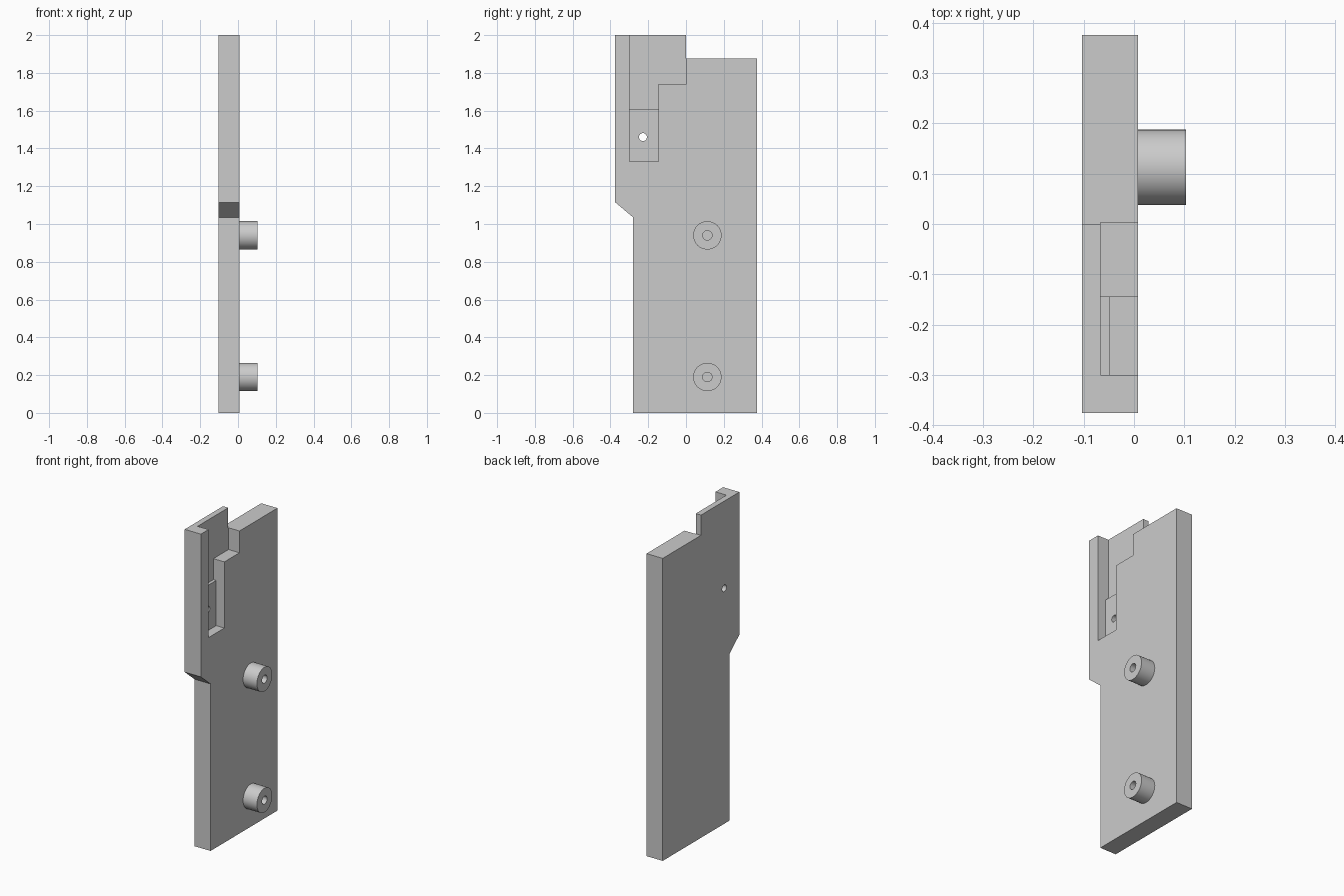
import bpy
import bmesh
import math
from mathutils import Matrix, Vector

cube = bpy.data.objects.get("Cube")
if cube:
    bpy.data.objects.remove(cube, do_unlink=True)

grey = bpy.data.materials.new("plain grey")
grey.use_nodes = True
COLOUR = (0.6, 0.6, 0.6, 1)
grey.diffuse_color = COLOUR
grey.node_tree.nodes["Principled BSDF"].inputs["Base Color"].default_value = COLOUR

BACK, FACE, PEG_END = -0.103, 0.008, 0.103


def finish(bm, name):
    bmesh.ops.recalc_face_normals(bm, faces=bm.faces)
    mesh = bpy.data.meshes.new(name)
    bm.to_mesh(mesh)
    bm.free()
    mesh.materials.append(grey)
    obj = bpy.data.objects.new(name, mesh)
    bpy.context.collection.objects.link(obj)
    return obj


def slab(name, outline, x0, x1):
    """Extrude a (y, z) outline along x."""
    bm = bmesh.new()
    face = bm.faces.new([bm.verts.new((x0, y, z)) for y, z in outline])
    grown = bmesh.ops.extrude_face_region(bm, geom=[face])["geom"]
    moved = [v for v in grown if isinstance(v, bmesh.types.BMVert)]
    bmesh.ops.translate(bm, verts=moved, vec=(x1 - x0, 0, 0))
    return finish(bm, name)


def rect(y0, y1, z0, z1):
    return [(y0, z0), (y1, z0), (y1, z1), (y0, z1)]


def rod(name, y, z, radius, x0, x1):
    turn = [i * math.tau / 32 for i in range(32)]
    ring = [(y + radius * math.cos(a), z + radius * math.sin(a)) for a in turn]
    return slab(name, ring, x0, x1)


def cut(target, cutter):
    cutter.hide_render = True
    mod = target.modifiers.new("cut", "BOOLEAN")
    mod.operation, mod.solver, mod.object = "DIFFERENCE", "EXACT", cutter
    bpy.context.view_layer.objects.active = target
    bpy.ops.object.modifier_apply(modifier=mod.name)
    bpy.data.objects.remove(cutter, do_unlink=True)


# Plate with stepped top and chamfered front shoulder
plate = slab("plate", [(-0.28, 0), (0.375, 0), (0.375, 1.875), (0, 1.875),
                       (0, 2), (-0.375, 2), (-0.375, 1.115), (-0.28, 1.035)],
             BACK, FACE)

# Deep stepped pocket open at the top, shallower pocket below it
cut(plate, slab("deep_pocket", [(-0.3, 1.61), (-0.145, 1.61), (-0.145, 1.74),
                                (0.003, 1.74), (0.003, 2.1), (-0.3, 2.1)],
                -0.067, 0.1))
cut(plate, slab("shallow_pocket", rect(-0.3, -0.145, 1.33, 1.65), -0.048, 0.1))

# Small through hole in the shallow pocket
cut(plate, rod("pin_hole", -0.228, 1.46, 0.021, -0.2, 0.1))

# Two bored pegs
for name, z in (("upper_peg", 0.94), ("lower_peg", 0.19)):
    peg = rod(name, 0.113, z, 0.075, FACE - 0.004, PEG_END)
    cut(peg, rod("bore", 0.113, z, 0.025, FACE, 0.2))
    bpy.ops.object.select_all(action="DESELECT")
    peg.select_set(True)
    bpy.context.view_layer.objects.active = peg
    bpy.ops.object.shade_smooth_by_angle(angle=math.radians(30))
